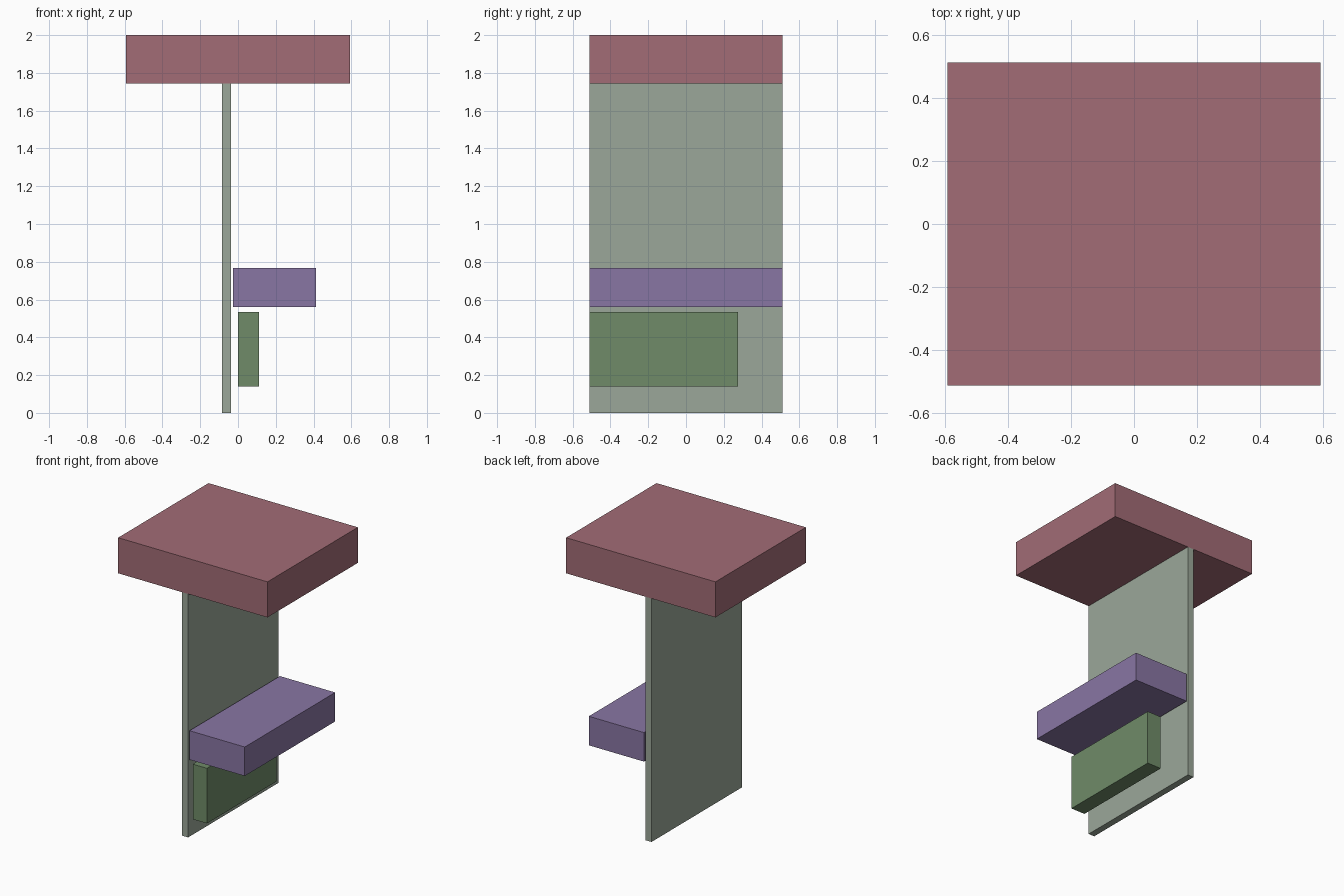
import bpy

if "Cube" in bpy.data.objects:
    bpy.data.objects.remove(bpy.data.objects["Cube"])


def box(name, lo, hi, color):
    """Axis-aligned box between two corners, with a flat colour."""
    centre = [(a + b) / 2 for a, b in zip(lo, hi)]
    bpy.ops.mesh.primitive_cube_add(size=1, location=centre)
    obj = bpy.context.object
    obj.name = name
    obj.scale = [b - a for a, b in zip(lo, hi)]
    bpy.ops.object.transform_apply(location=False, rotation=False, scale=True)
    mat = bpy.data.materials.new(name + "_colour")
    mat.diffuse_color = (*color, 1)
    mat.use_nodes = True
    mat.node_tree.nodes["Principled BSDF"].inputs["Base Color"].default_value = mat.diffuse_color
    obj.data.materials.append(mat)
    return obj


D = 0.512  # half depth shared by the full-width parts

# Thick top slab
box("top_slab", (-0.592, -D, 1.745), (0.592, D, 2.0), (0.36, 0.15, 0.18))
# Thin upright panel carrying the slab
box("upright_panel", (-0.085, -D, 0.0), (-0.037, D, 1.745), (0.33, 0.39, 0.32))
# Shelf on the right side, with a hairline gap to the panel
box("shelf", (-0.026, -D, 0.56), (0.412, D, 0.768), (0.25, 0.18, 0.37))
# Shorter block below the shelf, flush with the front
box("lower_block", (0.0, -D, 0.14), (0.112, 0.275, 0.535), (0.16, 0.26, 0.14))
